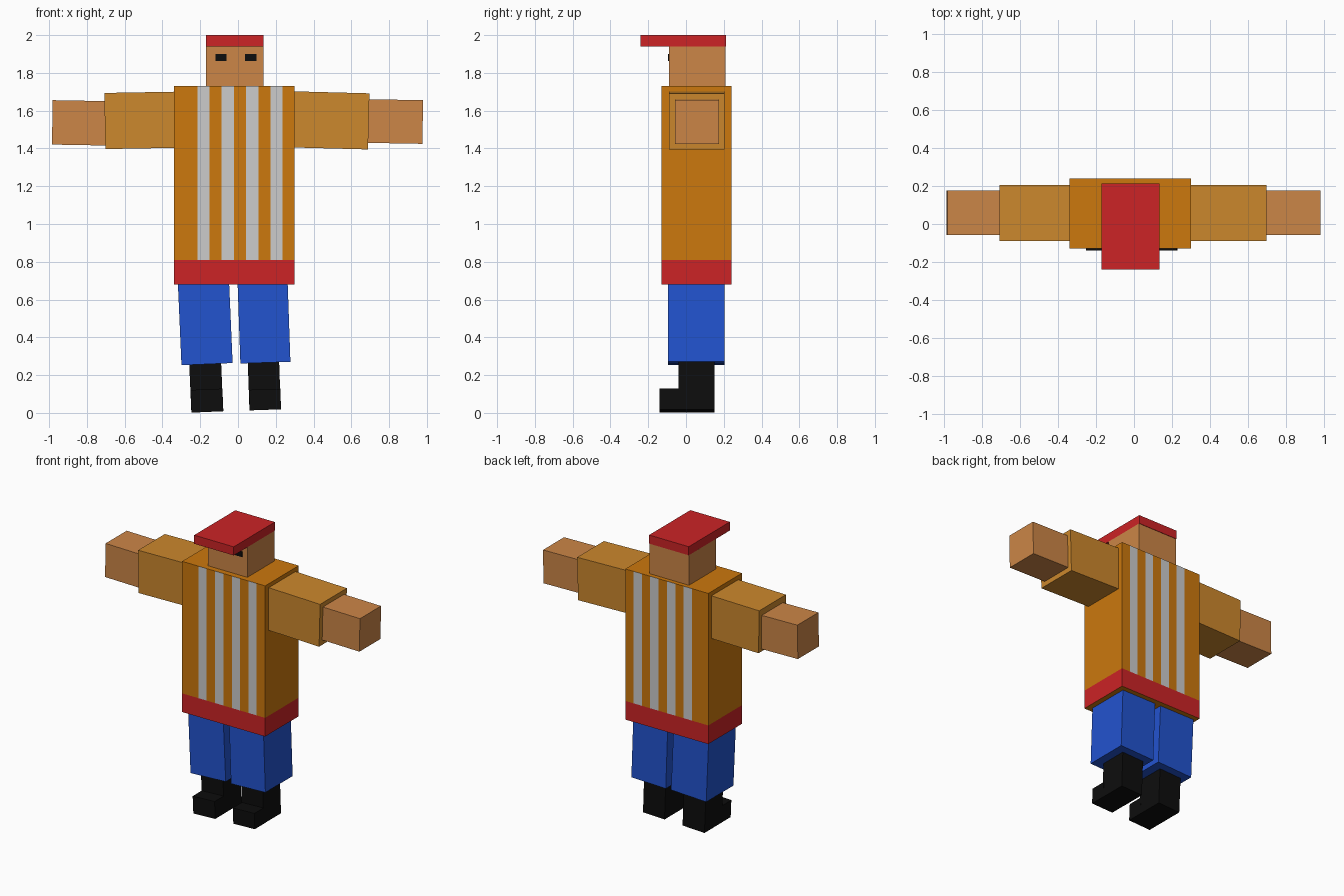
import bpy, bmesh, math
from mathutils import Matrix, Vector

if "Cube" in bpy.data.objects:
    bpy.data.objects.remove(bpy.data.objects["Cube"])


def material(name, rgb):
    m = bpy.data.materials.new(name)
    m.diffuse_color = (*rgb, 1)
    m.use_nodes = True
    m.node_tree.nodes["Principled BSDF"].inputs["Base Color"].default_value = m.diffuse_color
    return m


ORANGE = material("orange shirt", (0.604, 0.188, 0.004))
SLEEVE = material("tan sleeve", (0.604, 0.246, 0.026))
SKIN = material("skin", (0.604, 0.238, 0.063))
RED = material("red", (0.604, 0.017, 0.019))
BLUE = material("blue trousers", (0.016, 0.087, 0.624))
BLACK = material("black", (0.004, 0.004, 0.004))
GREY = material("light grey stripe", (0.604, 0.604, 0.604))


def finish(bm, name, *mats):
    me = bpy.data.meshes.new(name)
    bm.to_mesh(me)
    bm.free()
    for m in mats:
        me.materials.append(m)
    ob = bpy.data.objects.new(name, me)
    bpy.context.collection.objects.link(ob)
    return ob


def box_mesh(x, y, z, tilt=0):
    """Box from (min, max) ranges, tilted in degrees about its centre's y axis."""
    mid = Vector([(r[0] + r[1]) / 2 for r in (x, y, z)])
    size = [r[1] - r[0] for r in (x, y, z)]
    bm = bmesh.new()
    bmesh.ops.create_cube(bm, size=1, matrix=Matrix.Translation(mid)
                          @ Matrix.Rotation(math.radians(tilt), 4, 'Y')
                          @ Matrix.Diagonal((*size, 1)))
    return bm


def box(name, mat, x, y, z, tilt=0):
    return finish(box_mesh(x, y, z, tilt), name, mat)


# Torso: cut along the stripe edges and the belt line, then coloured by position
STRIPES = [(-0.215, -0.15), (-0.087, -0.02), (0.043, 0.108), (0.172, 0.235)]
BELT_TOP = 0.81
bm = box_mesh((-0.34, 0.30), (-0.13, 0.24), (0.68, 1.73))
cuts = [((e, 0, 0), (1, 0, 0)) for s in STRIPES for e in s] + [((0, 0, BELT_TOP), (0, 0, 1))]
for co, no in cuts:
    bmesh.ops.bisect_plane(bm, geom=bm.verts[:] + bm.edges[:] + bm.faces[:],
                           plane_co=co, plane_no=no)
bm.normal_update()
for f in bm.faces:
    c = f.calc_center_median()
    if abs(f.normal.z) < 0.5 and c.z < BELT_TOP:
        f.material_index = 1
    elif abs(f.normal.y) > 0.5 and any(a < c.x < b for a, b in STRIPES):
        f.material_index = 2
finish(bm, "torso", ORANGE, RED, GREY)

# Head, eyes and flat cap with a brim over the face
box("head", SKIN, (-0.17, 0.135), (-0.09, 0.21), (1.73, 1.94))
box("cap", RED, (-0.17, 0.135), (-0.24, 0.213), (1.94, 2.0))
for side, x in (("left", (-0.12, -0.06)), ("right", (0.036, 0.098))):
    box(side + "_eye", BLACK, x, (-0.094, -0.088), (1.862, 1.9))

# Arms held out sideways
box("left_sleeve", SLEEVE, (-0.705, -0.335), (-0.09, 0.205), (1.40, 1.697), -1)
box("right_sleeve", SLEEVE, (0.295, 0.692), (-0.09, 0.205), (1.40, 1.697), 1.5)
box("left_hand", SKIN, (-0.983, -0.70), (-0.057, 0.175), (1.418, 1.653), 1)
box("right_hand", SKIN, (0.685, 0.978), (-0.057, 0.175), (1.427, 1.658), 1)

# Legs and boots, leaning slightly sideways
for side, leg_x, boot_x, sole, hem, tilt in (
        ("left", (-0.309, -0.038), (-0.253, -0.084), 0.005, 0.258, -2.5),
        ("right", (0.005, 0.270), (0.056, 0.222), 0.016, 0.266, -2)):
    box(side + "_trouser_leg", BLUE, leg_x, (-0.095, 0.205), (hem, 0.70), tilt)
    box(side + "_boot", BLACK, boot_x, (-0.04, 0.15), (sole, 0.28), tilt)
    toe_x = [v + 0.004 for v in boot_x]
    box(side + "_boot_toe", BLACK, toe_x, (-0.14, -0.03), (sole, 0.125), tilt)
